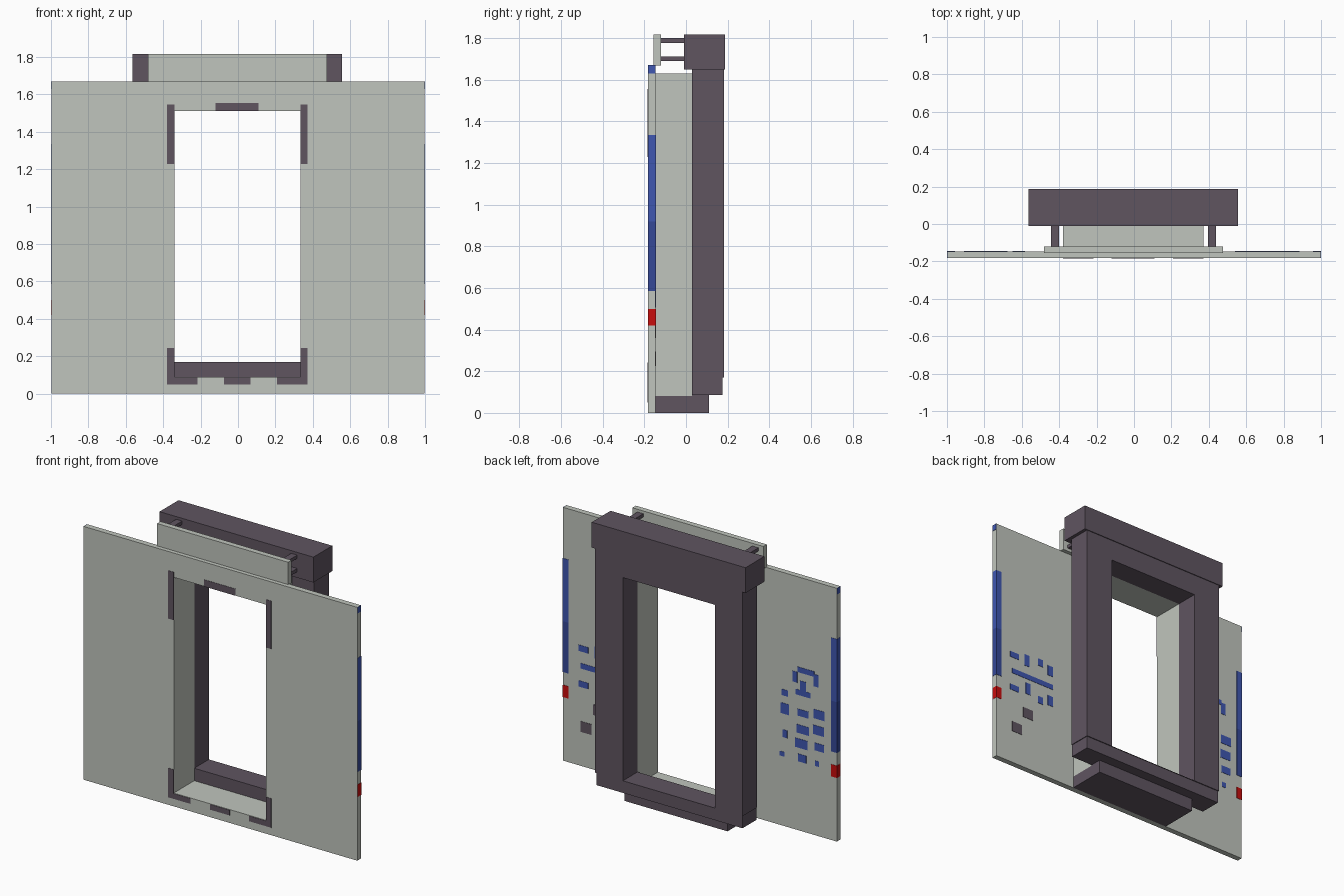
import bpy, bmesh

if "Cube" in bpy.data.objects:
    bpy.data.objects.remove(bpy.data.objects["Cube"])

def material(name, rgb):
    m = bpy.data.materials.new(name)
    m.diffuse_color = (*rgb, 1)
    m.use_nodes = True
    m.node_tree.nodes["Principled BSDF"].inputs["Base Color"].default_value = m.diffuse_color
    return m

LIGHT = material("pale_grey", (0.53, 0.56, 0.51))
DARK = material("dark_plum_grey", (0.115, 0.09, 0.118))
BLUE = material("blue", (0.05, 0.095, 0.44))
NAVY = material("deep_blue", (0.035, 0.065, 0.31))
RED = material("red", (0.58, 0.004, 0.004))

def finish(bm, name, mat):
    bmesh.ops.recalc_face_normals(bm, faces=bm.faces)
    me = bpy.data.meshes.new(name)
    bm.to_mesh(me)
    bm.free()
    me.materials.append(mat)
    ob = bpy.data.objects.new(name, me)
    bpy.context.collection.objects.link(ob)
    return ob

def box(name, mat, x0, x1, y0, y1, z0, z1):
    bm = bmesh.new()
    bmesh.ops.create_cube(bm, size=1)
    for v in bm.verts:
        v.co.x = x1 if v.co.x > 0 else x0
        v.co.y = y1 if v.co.y > 0 else y0
        v.co.z = z1 if v.co.z > 0 else z0
    return finish(bm, name, mat)

def ring(name, mat, outer, inner, y0, y1):
    """Rectangular frame: outer and inner are (x0, x1, z0, z1)."""
    bm = bmesh.new()
    loops = []
    for y in (y0, y1):
        for x0, x1, z0, z1 in (outer, inner):
            loops.append([bm.verts.new((x, y, z)) for x, z in
                          ((x0, z0), (x1, z0), (x1, z1), (x0, z1))])
    of, inf, ob, inb = loops
    for a, b in ((of, inf), (inf, inb), (inb, ob), (ob, of)):
        for i in range(4):
            j = (i + 1) % 4
            bm.faces.new((a[i], a[j], b[j], b[i]))
    return finish(bm, name, mat)

T = 0.002                      # thickness of painted plates
FRONT, BACK = -0.185, -0.146   # wall panel faces
HOLE = (-0.34, 0.333, 0.088, 1.51)

# Wall panel, passage behind it and rear door frame
ring("wall_panel", LIGHT, (-1 + T, 1 - T, 0, 1.67), HOLE, FRONT + T, BACK)
ring("passage_lining", LIGHT, (-0.38, 0.372, 0.08, 1.63), HOLE, BACK, 0.03)
ring("rear_frame", DARK, (-0.54, 0.535, 0.17, 1.65),
     (-0.34, 0.333, 0.1701, 1.51), 0.03, 0.182)
box("rear_threshold", DARK, -0.535, 0.53, 0.03, 0.176, 0.087, 0.17)
box("lower_step", DARK, -0.38, 0.372, BACK, 0.11, 0, 0.085)

# Header box with a sign plate held on pins
box("header_box", DARK, -0.565, 0.557, -0.01, 0.187, 1.65, 1.817)
box("sign_plate", LIGHT, -0.48, 0.475, -0.156, -0.12, 1.668, 1.817)
for x in (-0.422, 0.417):
    for z in (1.70, 1.788):
        box("sign_pin", DARK, x - 0.022, x + 0.022, -0.12, -0.01, z - 0.011, z + 0.011)

# Dark trim patches round the front opening
trim = [(-0.12, 0.11, 1.51, 1.555), (-0.075, 0.068, 0.05, 0.085),
        (-0.34, -0.217, 0.05, 0.085), (0.208, 0.333, 0.05, 0.085)]
for x0, x1 in ((-0.38, -0.34), (0.333, 0.372)):
    trim += [(x0, x1, 1.228, 1.545), (x0, x1, 0.05, 0.243)]
for x0, x1, z0, z1 in trim:
    box("front_trim", DARK, x0, x1, FRONT, FRONT + T + 0.001, z0, z1)

# Coloured bands on the panel ends, wrapping on to the back
bands = [("blue_band", BLUE, 0.92, 1.335, True), ("deep_blue_band", NAVY, 0.585, 0.92, True),
         ("red_band", RED, 0.42, 0.50, True), ("corner_band", BLUE, 1.63, 1.67, False)]
for name, mat, z0, z1, wraps in bands:
    for s in (-1, 1):
        xs = sorted((s, s * (1 - T)))
        box(name + "_edge", mat, *xs, FRONT + T, BACK, z0, z1)
        if wraps:
            xs = sorted((s, s * 0.958))
            box(name + "_back", mat, *xs, BACK, BACK + T, z0, z1)

# Scattered abstract dashes on the back of the panel: x, z, width, height
dashes = [(-.774, 1.06, .12, .035), (-.693, 1.006, .035, .07), (-.847, 1.02, .035, .08),
          (-.752, .91, .11, .035), (-.752, .955, .045, .07), (-.62, .88, .045, .04),
          (-.62, .775, .06, .07), (-.752, .778, .08, .045), (-.869, .80, .08, .06),
          (-.75, .67, .09, .055), (-.865, .695, .08, .06), (-.62, .61, .035, .05),
          (-.74, .575, .09, .06), (-.87, .585, .07, .05), (-.60, .473, .035, .03),
          (-.745, .48, .06, .05), (-.854, .475, .03, .035)]
dashes += [(.85, .775, .07, .04), (.75, .775, .04, .08), (.705, .66, .33, .035),
           (.85, .54, .07, .04), (.74, .575, .04, .08), (.64, .80, .04, .05),
           (.56, .77, .04, .07), (.64, .53, .04, .05), (.56, .555, .04, .07)]
for x, z, w, h in dashes:
    box("back_dash", BLUE, x - w / 2, x + w / 2, BACK, BACK + T, z - h / 2, z + h / 2)
for x, z in ((.83, .26), (.74, .395)):
    box("back_dark_spot", DARK, x - .04, x + .04, BACK, BACK + T, z - .035, z + .035)
